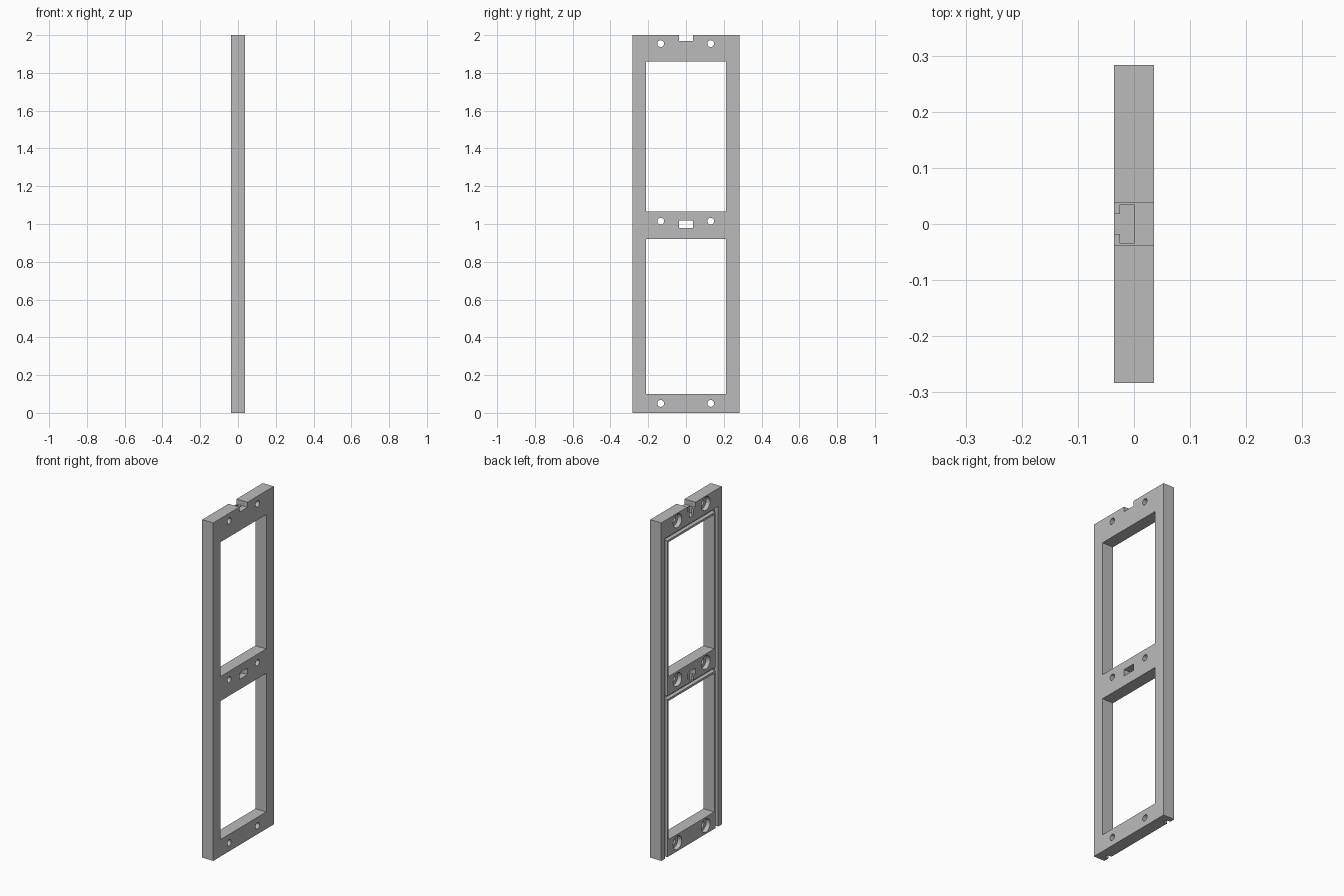
import bpy
import math

default = bpy.data.objects.get("Cube")
if default:
    bpy.data.objects.remove(default, do_unlink=True)

# Single matte grey
grey = bpy.data.materials.new("matte grey")
grey.use_nodes = True
colour = (0.5, 0.5, 0.5, 1)
grey.diffuse_color = colour
grey.node_tree.nodes["Principled BSDF"].inputs["Base Color"].default_value = colour

T, W, H = 0.036, 0.283, 2.0   # half thickness, half width, height
OVER = 0.02                   # cutter overshoot


def box(name, x, y, z):
    """Box spanning three (low, high) ranges."""
    spans = (x, y, z)
    bpy.ops.mesh.primitive_cube_add(size=1, location=[(a + b) / 2 for a, b in spans])
    ob = bpy.context.object
    ob.name = name
    ob.scale = [b - a for a, b in spans]
    bpy.ops.object.transform_apply(location=True, rotation=False, scale=True)
    return ob


def rod(name, radius, x, y, z):
    """Cylinder along x over the (low, high) range x."""
    bpy.ops.mesh.primitive_cylinder_add(
        vertices=32, radius=radius, depth=x[1] - x[0],
        location=((x[0] + x[1]) / 2, y, z), rotation=(0, math.pi / 2, 0))
    ob = bpy.context.object
    ob.name = name
    bpy.ops.object.transform_apply(location=True, rotation=True, scale=True)
    return ob


def cut(target, cutter):
    """Subtract the cutter, then discard it."""
    mod = target.modifiers.new(cutter.name, 'BOOLEAN')
    mod.operation = 'DIFFERENCE'
    mod.solver = 'EXACT'
    mod.object = cutter
    bpy.context.view_layer.objects.active = target
    bpy.ops.object.modifier_apply(modifier=mod.name)
    bpy.data.objects.remove(cutter, do_unlink=True)


through = (-T - OVER, T + OVER)
groove_x = (-T - OVER, -0.012)

frame = box("panel_frame", (-T, T), (-W, W), (0, H))

# Two window openings
for low, high in ((0.10, 0.92), (1.065, 1.86)):
    cut(frame, box("window_cutter", through, (-0.213, 0.213), (low, high)))

# Side grooves open at the bottom, with a cross groove above each window
for side in (-1, 1):
    y = sorted((side * 0.226, side * 0.25))
    cut(frame, box("side_groove_cutter", groove_x, y, (-OVER, 1.895)))
for z in (0.932, 1.872):
    cut(frame, box("cross_groove_cutter", groove_x, (-0.249, 0.249), (z, z + 0.022)))

# Counterbored screw holes
for z in (0.05, 1.015, 1.955):
    for y in (-0.134, 0.131):
        cut(frame, rod("counterbore_cutter", 0.04, (-T - OVER, -0.01), y, z))
        cut(frame, rod("screw_hole_cutter", 0.018, through, y, z))

# Latch slot in the middle rail and latch notch in the top edge
for low, high in ((0.98, 1.018), (1.97, H + OVER)):
    cut(frame, box("latch_slot_cutter", through, (-0.038, 0.038), (low, high)))
    cut(frame, box("latch_pocket_cutter", (-0.025, 0), (-0.035, 0.035), (low - 0.04, high - 0.004)))
    cut(frame, box("latch_mouth_cutter", (-T - OVER, -0.02), (-0.018, 0.018), (low - 0.04, high - 0.004)))

frame.data.materials.clear()
frame.data.materials.append(grey)
for poly in frame.data.polygons:
    poly.material_index = 0
bpy.ops.object.select_all(action='DESELECT')
frame.select_set(True)
bpy.context.view_layer.objects.active = frame
bpy.ops.object.shade_smooth_by_angle(angle=math.radians(30))
